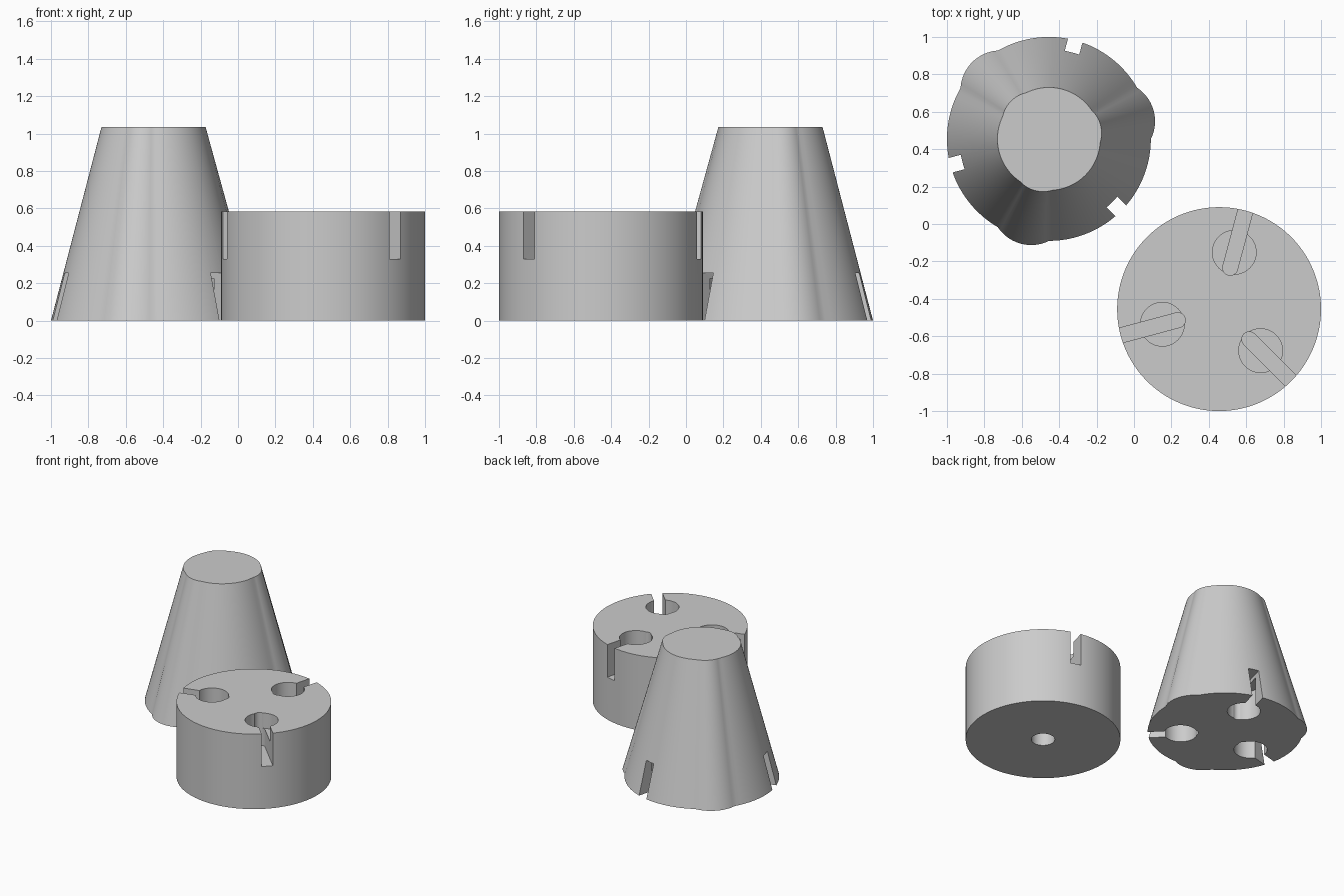
import bpy, bmesh, math

if "Cube" in bpy.data.objects:
    bpy.data.objects.remove(bpy.data.objects["Cube"])

ANGLES = [75, 195, 315]          # pockets and slots
LOBES = [15, 135, 255]           # bulges around the cone
PUCK = (0.455, -0.455)
CONE = (-0.455, 0.455)

grey = bpy.data.materials.new("plain_grey")
grey.diffuse_color = (0.6, 0.6, 0.6, 1)
grey.use_nodes = True
grey.node_tree.nodes["Principled BSDF"].inputs["Base Color"].default_value = grey.diffuse_color


def loft(name, bottom, top, z0, z1):
    """Solid between two outlines with equal point counts."""
    bm = bmesh.new()
    lo = [bm.verts.new((x, y, z0)) for x, y in bottom]
    hi = [bm.verts.new((x, y, z1)) for x, y in top]
    n = len(lo)
    for i in range(n):
        j = (i + 1) % n
        bm.faces.new((lo[i], lo[j], hi[j], hi[i]))
    bm.faces.new(lo[::-1])
    bm.faces.new(hi)
    me = bpy.data.meshes.new(name)
    bm.to_mesh(me)
    bm.free()
    me.materials.append(grey)
    ob = bpy.data.objects.new(name, me)
    bpy.context.collection.objects.link(ob)
    return ob


def circle(cx, cy, r, n):
    return [(cx + r * math.cos(2 * math.pi * i / n),
             cy + r * math.sin(2 * math.pi * i / n)) for i in range(n)]


def slot_outline(center, deg):
    """Radial slot with a rounded inner end, open past the rim."""
    a, w = math.radians(deg), 0.04
    pts = [(0.7, -w), (0.7, w)]
    for i in range(13):
        t = math.pi / 2 + math.pi * i / 12
        pts.append((0.228 + w * math.cos(t), w * math.sin(t)))
    return [(center[0] + u * math.cos(a) - v * math.sin(a),
             center[1] + u * math.sin(a) + v * math.cos(a)) for u, v in pts]


def cut(ob, cutter):
    mod = ob.modifiers.new("cut", 'BOOLEAN')
    mod.operation, mod.solver, mod.object = 'DIFFERENCE', 'EXACT', cutter
    bpy.context.view_layer.objects.active = ob
    bpy.ops.object.modifier_apply(modifier=mod.name)
    bpy.data.objects.remove(cutter)


def cut_sockets(ob, center, hole_z, slot_z):
    """Three round pockets, each with a slot out to the rim."""
    for deg in ANGLES:
        a = math.radians(deg)
        ring = circle(center[0] + 0.314 * math.cos(a),
                      center[1] + 0.314 * math.sin(a), 0.117, 48)
        cut(ob, loft("pocket_cutter", ring, ring, *hole_z))
        line = slot_outline(center, deg)
        cut(ob, loft("slot_cutter", line, line, *slot_z))


def lobed(center, radius, offset, lobe_r, n=180):
    """Circle with three rounded bulges."""
    pts = []
    for i in range(n):
        t = 2 * math.pi * i / n
        r = radius
        for deg in LOBES:
            d = t - math.radians(deg)
            q = lobe_r ** 2 - (offset * math.sin(d)) ** 2
            if q > 0 and math.cos(d) > 0:
                r = max(r, offset * math.cos(d) + math.sqrt(q))
        pts.append((center[0] + r * math.cos(t), center[1] + r * math.sin(t)))
    return pts


# Round base puck with sockets on top and a blind bore underneath
ring = circle(*PUCK, 0.545, 128)
puck = loft("round_base", ring, ring, 0, 0.583)
cut_sockets(puck, PUCK, (0.465, 0.8), (0.33, 0.8))
bore = circle(*PUCK, 0.083, 48)
cut(puck, loft("bore_cutter", bore, bore, -0.2, 0.25))

# Tapered lobed cone with matching sockets underneath
cone = loft("lobed_cone", lobed(CONE, 0.545, 0.365, 0.215),
            lobed(CONE, 0.275, 0.12, 0.166), 0, 1.035)
cut_sockets(cone, CONE, (-0.2, 0.225), (-0.2, 0.255))

# Smooth walls, sharp rims
for ob in (puck, cone):
    bpy.ops.object.select_all(action='DESELECT')
    ob.select_set(True)
    bpy.context.view_layer.objects.active = ob
    bpy.ops.object.shade_smooth_by_angle(angle=math.radians(30))
